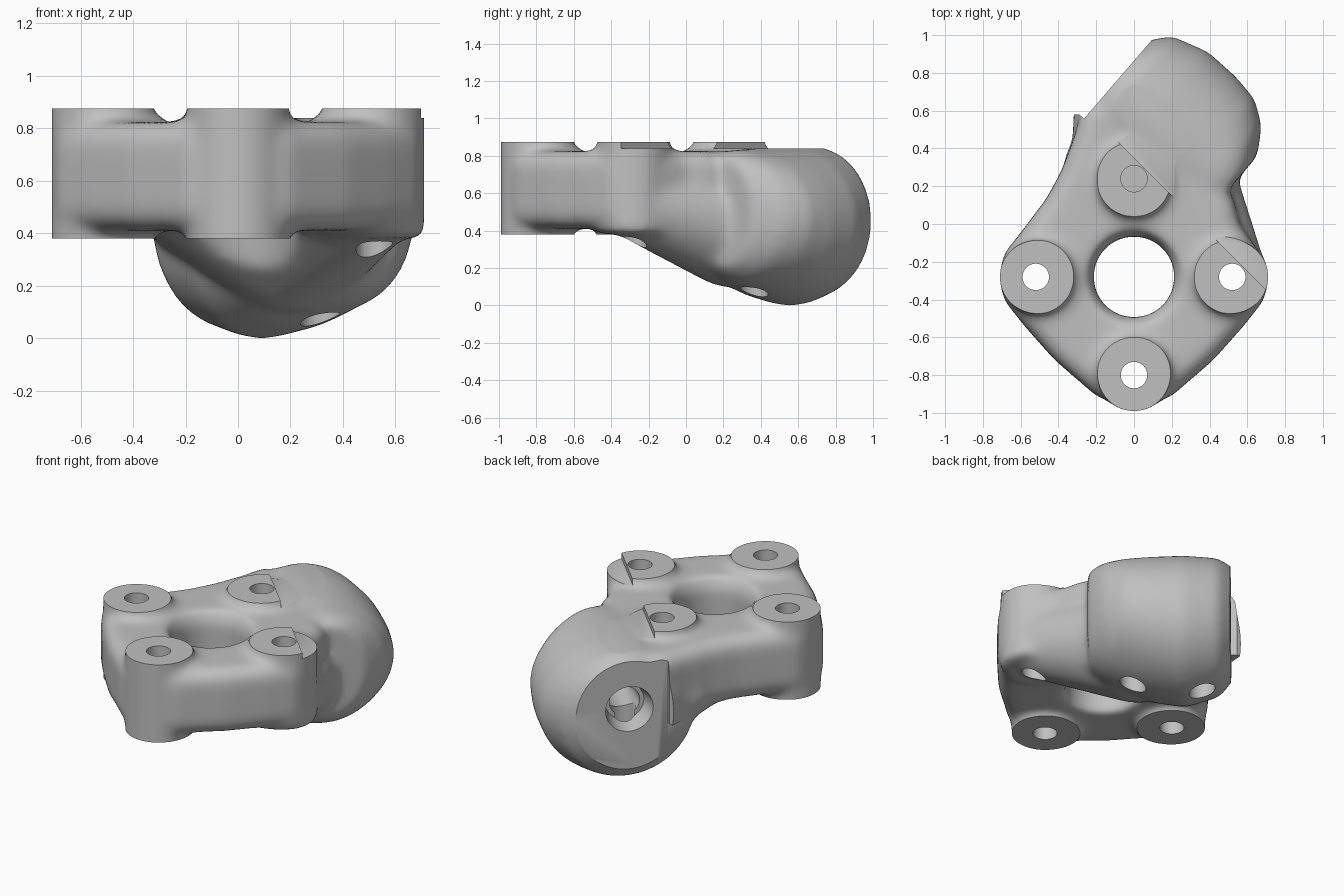
import bpy, bmesh, math
from mathutils import Vector, Matrix

if "Cube" in bpy.data.objects:
    bpy.data.objects.remove(bpy.data.objects["Cube"], do_unlink=True)

metal = bpy.data.materials.new("plain grey")
metal.use_nodes = True
GREY = (0.53, 0.53, 0.53, 1)
metal.diffuse_color = GREY
metal.node_tree.nodes["Principled BSDF"].inputs["Base Color"].default_value = GREY

# Clamp frame: N points out of the clamp face, T runs along it
N, T, UP = Vector((-.757, .653, 0)), Vector((.653, .757, 0)), Vector((0, 0, 1))
AXIS_T, FACE_N = .48, .565
BOSSES = [(0, -.8), (-.52, -.28), (.52, -.28), (0, .24)]
HUB = (0, -.28)
LOW, HIGH, STEP = .38, .875, .84


def clamp_point(n, t, z):
    return N * n + T * t + UP * z


def make(name, bm):
    bmesh.ops.recalc_face_normals(bm, faces=bm.faces)
    me = bpy.data.meshes.new(name)
    bm.to_mesh(me)
    bm.free()
    me.materials.append(metal)
    ob = bpy.data.objects.new(name, me)
    bpy.context.collection.objects.link(ob)
    return ob


def add_hull(bm, points):
    verts = [bm.verts.new(p) for p in points]
    bmesh.ops.convex_hull(bm, input=verts)
    junk = [v for v in verts if v.is_valid and not v.link_faces]
    bmesh.ops.delete(bm, geom=junk, context='VERTS')


def ball(x, y, z, r):
    pts = []
    for i in range(1, 12):
        a = math.pi * i / 12
        for j in range(24):
            b = math.tau * j / 24
            pts.append(Vector((x + r * math.sin(a) * math.cos(b),
                               y + r * math.sin(a) * math.sin(b), z + r * math.cos(a))))
    return pts


def ring(x, y, z, r):
    return [Vector((x + r * math.cos(math.tau * i / 40), y + r * math.sin(math.tau * i / 40), z))
            for i in range(40)]


def rod(name, start, end, r1, r2=None):
    bm = bmesh.new()
    start, end = Vector(start), Vector(end)
    d = end - start
    m = Matrix.Translation((start + end) / 2) @ d.to_track_quat('Z', 'Y').to_matrix().to_4x4()
    bmesh.ops.create_cone(bm, cap_ends=True, segments=40, radius1=r1,
                          radius2=r1 if r2 is None else r2, depth=d.length, matrix=m)
    return make(name, bm)


def block(name, centre, angle, size):
    bm = bmesh.new()
    m = Matrix.Translation(centre) @ Matrix.Rotation(angle, 4, 'Z') @ Matrix.Diagonal((*size, 1))
    bmesh.ops.create_cube(bm, size=1, matrix=m)
    return make(name, bm)


def bake(ob):
    deps = bpy.context.evaluated_depsgraph_get()
    me = bpy.data.meshes.new_from_object(ob.evaluated_get(deps))
    ob.modifiers.clear()
    ob.data = me


def cut(ob, cutter):
    mod = ob.modifiers.new("cut", 'BOOLEAN')
    mod.object, mod.operation, mod.solver = cutter, 'DIFFERENCE', 'EXACT'
    bake(ob)
    bpy.data.objects.remove(cutter, do_unlink=True)


def remesh(ob, voxel):
    mod = ob.modifiers.new("blend", 'REMESH')
    mod.mode, mod.voxel_size = 'VOXEL', voxel
    bake(ob)


# Plate body from its plan outline, with rounded upper and lower edges
bm = bmesh.new()
outline = [(0, -.99), (.2, -.91), (.42, -.72), (.58, -.54), (.69, -.4), (.71, -.28), (.67, -.16),
           (.56, 0), (.53, .13), (.3, .4), (-.08, .66), (-.27, .64), (-.32, .45), (-.385, .28),
           (-.46, .14), (-.58, -.02), (-.69, -.16), (-.71, -.28), (-.69, -.4), (-.58, -.54),
           (-.42, -.72), (-.2, -.91)]
face = bm.faces.new([bm.verts.new((x, y, .41)) for x, y in outline])
ext = bmesh.ops.extrude_face_region(bm, geom=[face])
bmesh.ops.translate(bm, vec=(0, 0, .415),
                    verts=[v for v in ext["geom"] if isinstance(v, bmesh.types.BMVert)])
bmesh.ops.recalc_face_normals(bm, faces=bm.faces)
rims = [e for e in bm.edges if abs(e.verts[0].co.z - e.verts[1].co.z) < .01]
bmesh.ops.bevel(bm, geom=rims, offset=.09, segments=4, profile=.5, affect='EDGES')

# Boss cores, left long and trimmed flat later, flared towards the hub
for i, (x, y) in enumerate(BOSSES):
    low = LOW - .1 if i < 2 else LOW
    add_hull(bm, ring(x, y, low, .193) + ring(x, y, HIGH + .1, .193))
    inner_x, inner_y = x + (HUB[0] - x) * .12, y + (HUB[1] - y) * .12
    add_hull(bm, ring(x, y, LOW, .193) + ring(inner_x, inner_y, LOW + .08, .2)
             + ring(inner_x, inner_y, HIGH - .08, .2) + ring(x, y, HIGH, .193))

# Bulging clamp end: rings of (distance, radius, height radius, centre height)
rings = [(.66, .2, .26, .5), (.5, .405, .4, .45), (.3, .468, .43, .425), (.1, .465, .405, .44),
         (-.05, .44, .37, .465), (-.17, .36, .35, .48), (-.26, .22, .3, .5)]
points = []
for n, r, rz, z in rings:
    for i in range(40):
        a = math.tau * i / 40
        points.append(clamp_point(n, AXIS_T + r * math.cos(a), z + rz * math.sin(a)))
add_hull(bm, points)

# Sloping underside between clamp and plate
add_hull(bm, ball(.2, .26, .42, .33) + ball(.51, -.25, .53, .19)
         + ball(-.19, .32, .5, .18) + ball(-.25, 0, .54, .16))

body = make("bracket_body", bm)
remesh(body, .022)

# Central opening with flared mouths
cut(body, rod("hub_cut", (*HUB, -.5), (*HUB, 1.5), .215))
cut(body, rod("hub_upper_mouth", (*HUB, .72), (*HUB, .9), .2, .29))
cut(body, rod("hub_lower_mouth", (*HUB, .52), (*HUB, 0), .2, .3))
remesh(body, .02)
mod = body.modifiers.new("soften", 'SMOOTH')
mod.factor, mod.iterations = .5, 18
bake(body)

# Flat boss ends
cut(body, block("top_cut", (0, 0, HIGH + .5), 0, (4, 4, 1)))
for x, y in BOSSES[:2]:
    cut(body, rod("boss_trim", (x, y, .2), (x, y, LOW), .24))

# Flat clamp face, the square corner beside it, and the lowered deck's diagonal step
angle = math.atan2(N.y, N.x)
cut(body, block("face_cut", clamp_point(FACE_N + .5, .25 + .6, .6), angle, (1, 1.2, 2)))
cut(body, block("low_face_cut", clamp_point(FACE_N + .5, .4, -.1), angle, (1, 2, 1)))
cut(body, block("corner_cut", (-.5, .83, .6), 0, (.49, .5, 2)))
diag = Vector((.7071, .7071, 0))
cut(body, block("deck_cut", diag * (.35 * .7071 + 1) + UP * (STEP + .25), math.pi / 4,
                (2, 3, .5)))

# Screw holes in the bosses; the back one is blind
for i, (x, y) in enumerate(BOSSES):
    cut(body, rod("screw_hole", (x, y, .6 if i == 3 else -.2), (x, y, 1.2), .07))

# Clamp bore with a tapered mouth, and two set-screw holes below it
BORE_Z = .51
cut(body, rod("bore", clamp_point(.1, AXIS_T, BORE_Z), clamp_point(.8, AXIS_T, BORE_Z), .09))
cut(body, rod("bore_mouth", clamp_point(.45, AXIS_T, BORE_Z),
              clamp_point(.6, AXIS_T, BORE_Z), .115, .15))
for n in (0, .4):
    cut(body, rod("set_screw_hole", clamp_point(n, AXIS_T, -.2),
                  clamp_point(n, AXIS_T, BORE_Z), .075))

# Smooth shading with crisp cut edges
bpy.ops.object.select_all(action='DESELECT')
body.select_set(True)
bpy.context.view_layer.objects.active = body
bpy.ops.object.shade_smooth_by_angle(angle=math.radians(38))
